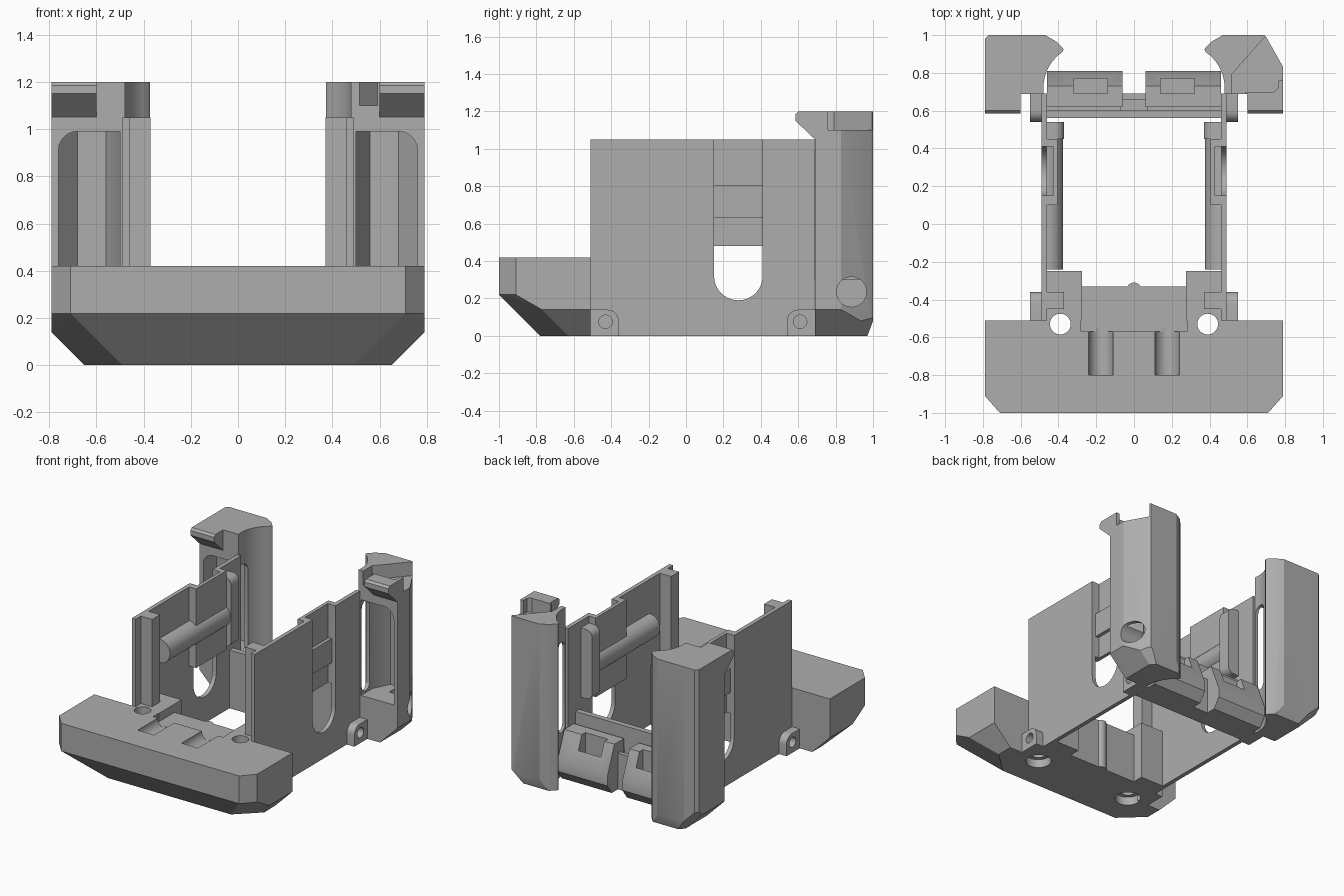
import bpy, bmesh, math
from mathutils import Vector

if "Cube" in bpy.data.objects:
    bpy.data.objects.remove(bpy.data.objects["Cube"])

grey = bpy.data.materials.new("plain grey")
grey.use_nodes = True
grey.diffuse_color = (0.42, 0.42, 0.42, 1)
grey.node_tree.nodes["Principled BSDF"].inputs["Base Color"].default_value = grey.diffuse_color


def make(name, bm):
    bmesh.ops.recalc_face_normals(bm, faces=bm.faces)
    mesh = bpy.data.meshes.new(name)
    bm.to_mesh(mesh)
    bm.free()
    mesh.materials.append(grey)
    obj = bpy.data.objects.new(name, mesh)
    bpy.context.scene.collection.objects.link(obj)
    return obj


def prism(name, pts, lo, hi, axis="z", s=1):
    """Extrude a 2D outline along an axis; s = -1 mirrors it in x."""
    place = {"x": lambda a, b, c: (s * c, a, b),
             "y": lambda a, b, c: (s * a, c, b),
             "z": lambda a, b, c: (s * a, b, c)}[axis]
    bm = bmesh.new()
    face = bm.faces.new([bm.verts.new(place(a, b, lo)) for a, b in pts])
    out = bmesh.ops.extrude_face_region(bm, geom=[face])
    move = Vector(place(0, 0, hi)) - Vector(place(0, 0, lo))
    bmesh.ops.translate(bm, vec=move, verts=[v for v in out["geom"] if isinstance(v, bmesh.types.BMVert)])
    return make(name, bm)


def box(name, x, y, z, s=1):
    return prism(name, [(x[0], y[0]), (x[1], y[0]), (x[1], y[1]), (x[0], y[1])], z[0], z[1], "z", s)


def arc(cx, cy, r, start, end, n=12):
    angles = [math.radians(start + (end - start) * i / n) for i in range(n + 1)]
    return [(cx + r * math.cos(t), cy + r * math.sin(t)) for t in angles]


def disc(name, cx, cy, r, lo, hi, axis, s=1):
    return prism(name, arc(cx, cy, r, 0, 360, 32)[:-1], lo, hi, axis, s)


def cut(obj, cutter, operation="DIFFERENCE"):
    mod = obj.modifiers.new("cut", "BOOLEAN")
    mod.operation = operation
    mod.solver = "EXACT"
    mod.object = cutter
    bpy.context.view_layer.objects.active = obj
    bpy.ops.object.modifier_apply(modifier=mod.name)
    bpy.data.objects.remove(cutter)


def slice_off(obj, co, no):
    """Remove everything on the normal's side of a plane and cap it."""
    bm = bmesh.new()
    bm.from_mesh(obj.data)
    geom = bm.verts[:] + bm.edges[:] + bm.faces[:]
    bmesh.ops.bisect_plane(bm, geom=geom, plane_co=co, plane_no=no, clear_outer=True)
    bmesh.ops.holes_fill(bm, edges=[e for e in bm.edges if e.is_boundary])
    bmesh.ops.recalc_face_normals(bm, faces=bm.faces)
    bm.to_mesh(obj.data)
    bm.free()


# Front bumper: a hull with chamfered corners and a sloped underside
bm = bmesh.new()
for s in (1, -1):
    for x, y, z in [(.79, -.51, .42), (.79, -.91, .42), (.71, -1, .42), (.71, -1, .22),
                    (.79, -.91, .22), (.79, -.77, .14), (.79, -.51, .14),
                    (.65, -.51, 0), (.65, -.63, 0), (.49, -.78, 0)]:
        bm.verts.new((s * x, y, z))
bmesh.ops.convex_hull(bm, input=bm.verts)
bmesh.ops.dissolve_limit(bm, angle_limit=0.02, verts=bm.verts, edges=bm.edges)
bumper = make("front_bumper", bm)
cut(bumper, box("recess", (-.28, .28), (-.57, -.4), (.36, .6)))
for s in (1, -1):
    cut(bumper, disc("groove", .175, .42, .065, -.8, -.55, "y", s))

# Rear shelf of the bumper with its small central bump
box("bumper_shelf", (-.28, .28), (-.51, -.33), (0, .36))
disc("shelf_bump", 0, -.35, .04, 0, .36, "z")

for s, side in ((1, "left"), (-1, "right")):
    # Blocks behind the bumper, with vertical screw holes
    block = box(side + "_corner_block", (.275, .465), (-.51, -.25), (0, .42), s)
    for part in (bumper, block):
        cut(part, disc("hole", .39, -.53, .055, -.1, .6, "z", s))
        cut(part, disc("counterbore", .39, -.53, .085, -.1, .06, "z", s))

    # Side wall with a raised inner pad and a long round-ended slot
    wall = box(side + "_wall", (.46, .49), (-.51, .69), (0, 1.05), s)
    cut(wall, box("pad", (.405, .47), (.1, .45), (.48, 1.05), s), "UNION")
    slot = arc(.28, .32, .13, 180, 360, 20) + [(.41, 1.2), (.15, 1.2)]
    cut(wall, prism("slot", slot, .43, .6, "x", s))
    box(side + "_front_flange", (.37, .465), (-.45, -.36), (.3, 1.05), s)

    # Half-round rail and rounded upright bar inside the wall
    rail = arc(.462, .72, .087, 90, 270, 16)
    prism(side + "_inner_rail", rail, -.24, .45, "y", s)
    upright = [(.465, .5), (.465, 1.0)] + arc(.42, .95, .05, 90, 180, 6) + arc(.42, .55, .05, 180, 270, 6)
    prism(side + "_upright_bar", upright, .45, .54, "y", s)

    # Screw lugs low on the outside of the wall
    for label, y0, y1, yh, flip in (("front", -.51, -.36, -.43, 1), ("rear", .54, .69, .61, -1)):
        if flip == 1:
            outline = [(y0, 0), (y1, 0)] + arc(y1 - .06, .08, .06, 0, 90, 6) + [(y0, .14)]
        else:
            outline = [(y1, 0), (y0, 0)] + arc(y0 + .06, .08, .06, 180, 90, 6) + [(y1, .14)]
        lug = prism(side + "_" + label + "_lug", outline, .47, .55, "x", s)
        cut(lug, disc("hole", yh, .075, .036, .495, .6, "x", s))

    # Tall rear post with a concave inner side
    corner = [(.70, .99), (.79, .83)] if s == 1 else [(.77, 1), (.79, .98)]
    outline = arc(.25, .72, .23, -8, 55, 10) + [(.372, .925), (.41, .965), (.47, 1), (.69, 1)]
    post = prism(side + "_rear_post", outline + corner + [(.79, .69)], 0, 1.2, "z", s)
    slice_off(post, (s * .65, 0, 0), (s, 0, -1))
    slice_off(post, (0, .97, 0), (0, .08, -.03))
    slice_off(post, (s * .65, .97, .03), (s * .6, .5, -.62))

    # Cavity open to the front, and a window through the inner side
    cavity = ([(.5, .3), (.76, .3)] + arc(.68, .91, .08, 0, 90, 6) + [(.5, .99)])
    tool = prism("cavity", cavity, .6, .94, "y", s)
    slice_off(tool, (s * .76, .84, 0), (s, .8, 0))
    slice_off(tool, (s * .5, .82, 0), (-s, .5, 0))
    cut(post, tool)
    window = arc(.74, .36, .045, 180, 360, 8) + arc(.74, .92, .045, 0, 180, 8)
    cut(post, prism("window", window, .35, .56, "x", s))

    # Overhanging hook at the top of the post
    hook = [(.69, 1.05), (.69, 1.2), (.6, 1.2), (.585, 1.185), (.585, 1.15)]
    prism(side + "_post_hook", hook, .6, .79, "x", s)

    # Top pocket and side hole are only on the left post
    if s == 1:
        pocket = [(.515, .6), (.515, .79), (.72, 1.02), (.9, 1.02), (.9, .76), (.765, .76),
                  (.765, .72), (.74, .70), (.59, .70), (.59, .6)]
        cut(post, prism("pocket", pocket, 1.1, 1.3))
        cut(post, disc("hole", .885, .235, .08, .62, .9, "x"))

    # Sloped clamp on the rear bar, with a notch
    clamp = [(.62, 0), (.76, 0), (.81, .07), (.81, .14), (.73, .34), (.62, .34)]
    clamp = prism(side + "_rear_clamp", clamp, .06, .46, "x", s)
    cut(clamp, box("notch", (.14, .32), (.69, .77), (.14, .5), s))

# Rear cross wall and its ledge
box("rear_cross_wall", (-.47, .47), (.56, .60), (0, .42))
ledge = box("rear_ledge", (-.47, .47), (.59, .69), (0, .26))
cut(ledge, box("notch", (-.07, .07), (.6, .66), (.1, .5)))

for obj in bpy.context.scene.objects:
    if obj.type == "MESH":
        bpy.ops.object.select_all(action="DESELECT")
        obj.select_set(True)
        bpy.context.view_layer.objects.active = obj
        bpy.ops.object.shade_smooth_by_angle(angle=math.radians(28))
